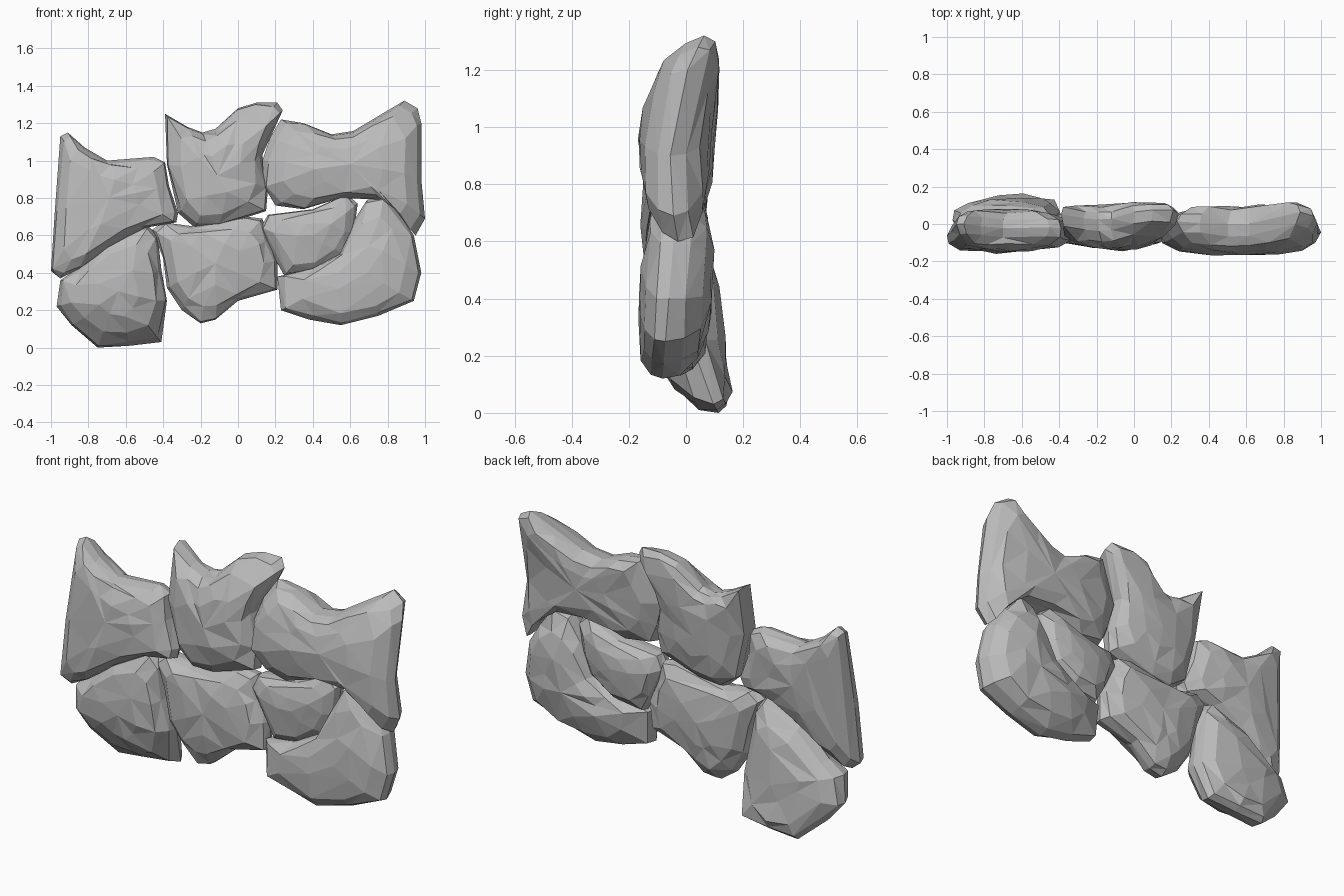
import bpy
import bmesh
import random
from mathutils import Vector

cube = bpy.data.objects.get("Cube")
if cube:
    bpy.data.objects.remove(cube, do_unlink=True)

# One plain grey for all the stones
stone_grey = bpy.data.materials.new("stone grey")
stone_grey.use_nodes = True
colour = (0.5, 0.5, 0.5, 1)
stone_grey.diffuse_color = colour
stone_grey.node_tree.nodes["Principled BSDF"].inputs["Base Color"].default_value = colour

# Pillow section: (scale of the outline, share of the depth)
SECTION = [(0.95, 0.42), (0.79, 0.78), (0.46, 0.97)]


def rounded(points):
    """Soften an outline by drawing each point towards its neighbours."""
    count = len(points)
    return [p * 0.6 + (points[i - 1] + points[(i + 1) % count]) * 0.2 for i, p in enumerate(points)]


def make_stone(name, outline, centre, front, back, rim, lean=0.0, top_bend=0.0, low_bend=0.0, seed=1):
    """Faceted stone: an upright outline puffed out to the front and the back.

    rim is the depth of the edge at the centre height, lean tilts it with height,
    and the bends push the top and the foot backwards.
    """
    rng = random.Random(seed)
    mid = Vector(centre)
    points = [Vector(p) for p in outline]
    high = max(p.y for p in points) - mid.y
    low = mid.y - min(p.y for p in points)

    def rim_depth(p):
        rise = p.y - mid.y
        bend = top_bend * (rise / high) ** 2 if rise > 0 else low_bend * (rise / low) ** 2
        return rim + lean * rise + bend

    bm = bmesh.new()

    def vert(p, share, face_depth):
        edge = rim_depth(p)
        shift = edge - rim
        y = edge + (face_depth + shift * 0.8 - edge) * share
        return bm.verts.new((p.x, y, p.y))

    edge_ring = [vert(p, 0, rim) for p in points]
    for depth in (front, back):
        last = edge_ring
        shape = points
        for scale, share in SECTION:
            ring = []
            for p in shape:
                q = mid + (p - mid) * (scale + rng.uniform(-0.04, 0.03))
                ring.append(vert(q, share * rng.uniform(0.9, 1.03), depth))
            for i in range(len(points)):
                j = (i + 1) % len(points)
                bm.faces.new((last[i], last[j], ring[j], ring[i]))
            last = ring
            shape = rounded(shape)
        hub = vert(mid, 1, depth)
        for i in range(len(points)):
            bm.faces.new((last[i], last[(i + 1) % len(points)], hub))

    bmesh.ops.triangulate(bm, faces=bm.faces[:])
    bmesh.ops.recalc_face_normals(bm, faces=bm.faces[:])
    mesh = bpy.data.meshes.new(name)
    bm.to_mesh(mesh)
    bm.free()
    mesh.materials.append(stone_grey)
    stone = bpy.data.objects.new(name, mesh)
    bpy.context.collection.objects.link(stone)

    # Merge the rings into irregular chipped facets
    chips = stone.modifiers.new("chipped facets", "DECIMATE")
    chips.ratio = 0.8


# Upper row of stones
make_stone(
    "upper_right_stone",
    [(-0.95, 1.13), (-0.91, 1.15), (-0.82, 1.07), (-0.7, 1.0), (-0.45, 1.02), (-0.39, 0.99),
     (-0.37, 0.87), (-0.32, 0.72), (-0.33, 0.67), (-0.5, 0.64), (-0.7, 0.53), (-0.85, 0.42),
     (-0.95, 0.37), (-1.0, 0.41), (-0.98, 0.72)],
    centre=(-0.69, 0.8), front=-0.15, back=0.08, rim=-0.04, lean=0.06, top_bend=0.02, seed=3)

make_stone(
    "upper_middle_stone",
    [(-0.39, 1.25), (-0.27, 1.18), (-0.19, 1.15), (-0.12, 1.17), (0, 1.28), (0.1, 1.31),
     (0.21, 1.31), (0.24, 1.27), (0.19, 1.16), (0.13, 1.03), (0.16, 0.85), (0.15, 0.73),
     (-0.1, 0.65), (-0.23, 0.64), (-0.32, 0.72), (-0.38, 0.98)],
    centre=(-0.11, 0.92), front=-0.14, back=0.1, rim=-0.01, lean=0.04, top_bend=0.07, seed=5)

make_stone(
    "upper_left_stone",
    [(0.13, 1.0), (0.17, 1.12), (0.23, 1.22), (0.35, 1.2), (0.5, 1.14), (0.62, 1.16),
     (0.75, 1.24), (0.89, 1.32), (0.96, 1.28), (0.98, 1.2), (0.98, 0.9), (1.0, 0.69),
     (0.95, 0.6), (0.89, 0.68), (0.81, 0.79), (0.55, 0.8), (0.35, 0.74), (0.2, 0.76),
     (0.14, 0.86)],
    centre=(0.6, 0.98), front=-0.165, back=0.09, rim=-0.05, lean=0.1, top_bend=0.08, low_bend=0.06, seed=8)

# Lower row of stones
make_stone(
    "lower_right_stone",
    [(-0.97, 0.22), (-0.95, 0.36), (-0.86, 0.42), (-0.7, 0.57), (-0.48, 0.65), (-0.43, 0.6),
     (-0.41, 0.42), (-0.38, 0.25), (-0.41, 0.03), (-0.58, 0.01), (-0.75, 0), (-0.89, 0.12)],
    centre=(-0.64, 0.3), front=-0.12, back=0.135, rim=0.01, lean=-0.08, low_bend=0.08, seed=13)

make_stone(
    "lower_middle_stone",
    [(-0.46, 0.63), (-0.4, 0.67), (-0.25, 0.65), (0.05, 0.7), (0.13, 0.69), (0.17, 0.58),
     (0.21, 0.46), (0.21, 0.31), (0, 0.25), (-0.12, 0.15), (-0.2, 0.13), (-0.3, 0.2),
     (-0.38, 0.32), (-0.4, 0.48)],
    centre=(-0.12, 0.45), front=-0.13, back=0.09, rim=-0.02, seed=21)

make_stone(
    "small_filler_stone",
    [(0.12, 0.64), (0.16, 0.71), (0.4, 0.74), (0.58, 0.82), (0.64, 0.77), (0.62, 0.62),
     (0.57, 0.5), (0.42, 0.41), (0.25, 0.38), (0.2, 0.47)],
    centre=(0.4, 0.6), front=-0.12, back=0.08, rim=-0.03, seed=34)

make_stone(
    "lower_left_stone",
    [(0.21, 0.38), (0.38, 0.42), (0.54, 0.5), (0.62, 0.68), (0.69, 0.79), (0.78, 0.81),
     (0.87, 0.71), (0.94, 0.6), (0.98, 0.4), (0.94, 0.25), (0.75, 0.17), (0.55, 0.12),
     (0.38, 0.15), (0.23, 0.2)],
    centre=(0.69, 0.4), front=-0.165, back=0.09, rim=-0.06, lean=0.08, seed=55)
